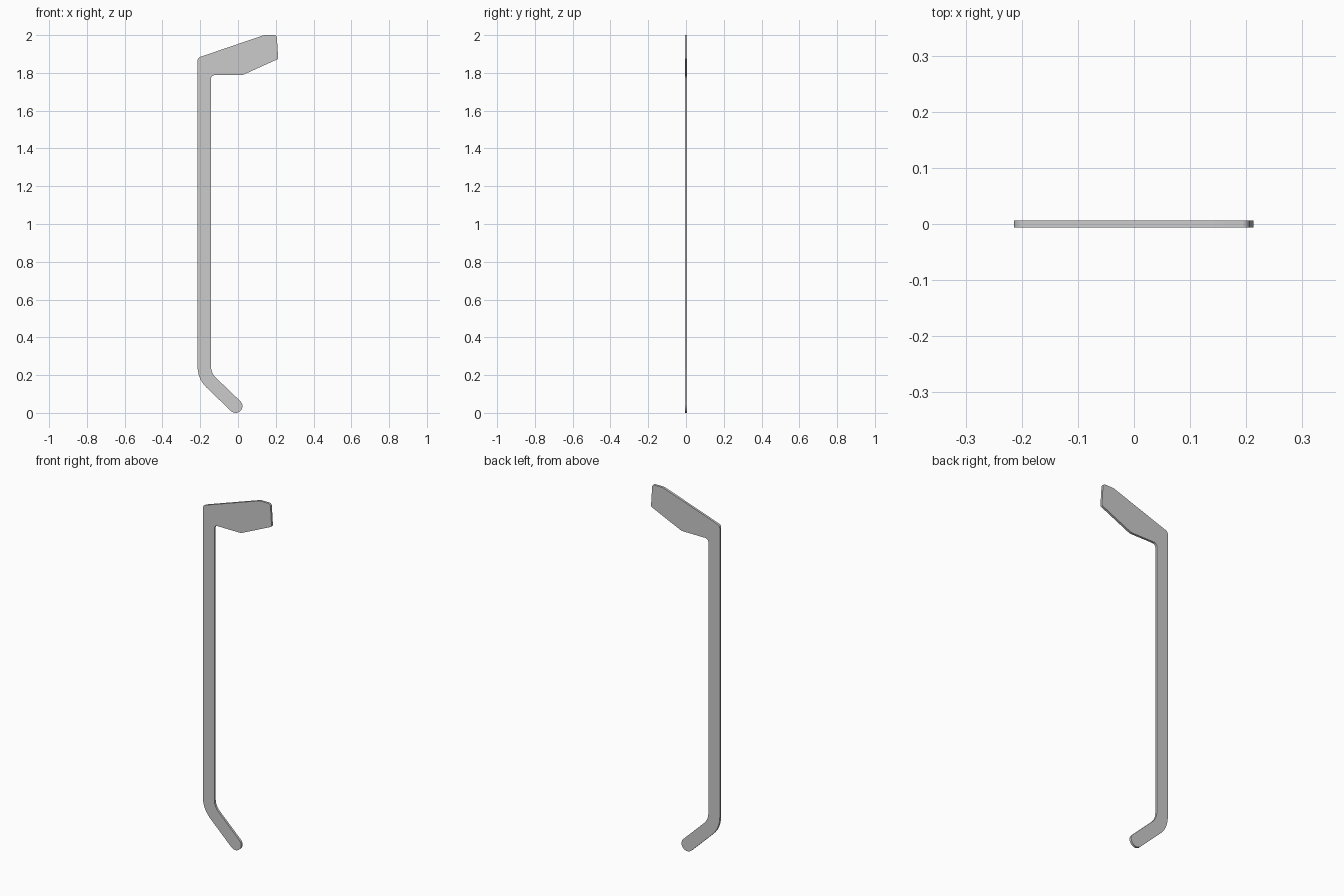
import bpy, bmesh
from math import pi, tan, ceil
from mathutils import Vector

if "Cube" in bpy.data.objects:
    bpy.data.objects.remove(bpy.data.objects["Cube"])

THICK = 0.0125


def rounded(corners):
    """Turn (x, z, radius) corners into an outline with arc fillets."""
    out = []
    n = len(corners)
    for i, (x, z, r) in enumerate(corners):
        p = Vector((x, z))
        a = (Vector(corners[i - 1][:2]) - p).normalized()
        b = (Vector(corners[(i + 1) % n][:2]) - p).normalized()
        half = a.angle(b) / 2
        cut = r / tan(half)
        centre = p + (a + b).normalized() * (cut ** 2 + r ** 2) ** 0.5
        start = (p + a * cut - centre).normalized()
        end = (p + b * cut - centre).normalized()
        steps = max(3, ceil((pi - 2 * half) / 0.16))
        for k in range(steps + 1):
            out.append(centre + start.slerp(end, k / steps).normalized() * r)
    return out


# Direction and centre of the round lower tip
d = Vector((0.721, -0.693)).normalized()
nrm = Vector((-d.y, d.x))
R = 0.036
tip = Vector((-0.0125, 0.036))
tip_in = tip + d * R + nrm * R
tip_out = tip + d * R - nrm * R


def on_tip_edge(point, x):
    return point.y + (x - point.x) * d.y / d.x


# Outline: head, straight shaft, bent foot
outline = rounded([
    (-0.214, 1.880, 0.020),
    (0.138, 2.000, 0.040),
    (0.205, 2.000, 0.014),
    (0.213, 1.874, 0.010),
    (0.023, 1.788, 0.040),
    (-0.143, 1.788, 0.020),
    (-0.143, on_tip_edge(tip_in, -0.143), 0.085),
    (*tip_in, R * 0.995),
    (*tip_out, R * 0.995),
    (-0.214, on_tip_edge(tip_out, -0.214), 0.150),
])

# Extrude the outline into a thin flat plate
bm = bmesh.new()
face = bm.faces.new([bm.verts.new((p.x, -THICK / 2, p.y)) for p in outline])
res = bmesh.ops.extrude_face_region(bm, geom=[face], use_keep_orig=True)
bmesh.ops.translate(bm, vec=(0, THICK, 0),
                    verts=[v for v in res["geom"] if isinstance(v, bmesh.types.BMVert)])
bmesh.ops.recalc_face_normals(bm, faces=bm.faces)
mesh = bpy.data.meshes.new("hooked_bar")
bm.to_mesh(mesh)
bm.free()
bar = bpy.data.objects.new("hooked_bar", mesh)
bpy.context.collection.objects.link(bar)

# Smooth the rounded edges, keep the plate rims sharp
bpy.context.view_layer.objects.active = bar
bar.select_set(True)
bpy.ops.object.shade_smooth_by_angle(angle=0.5)
